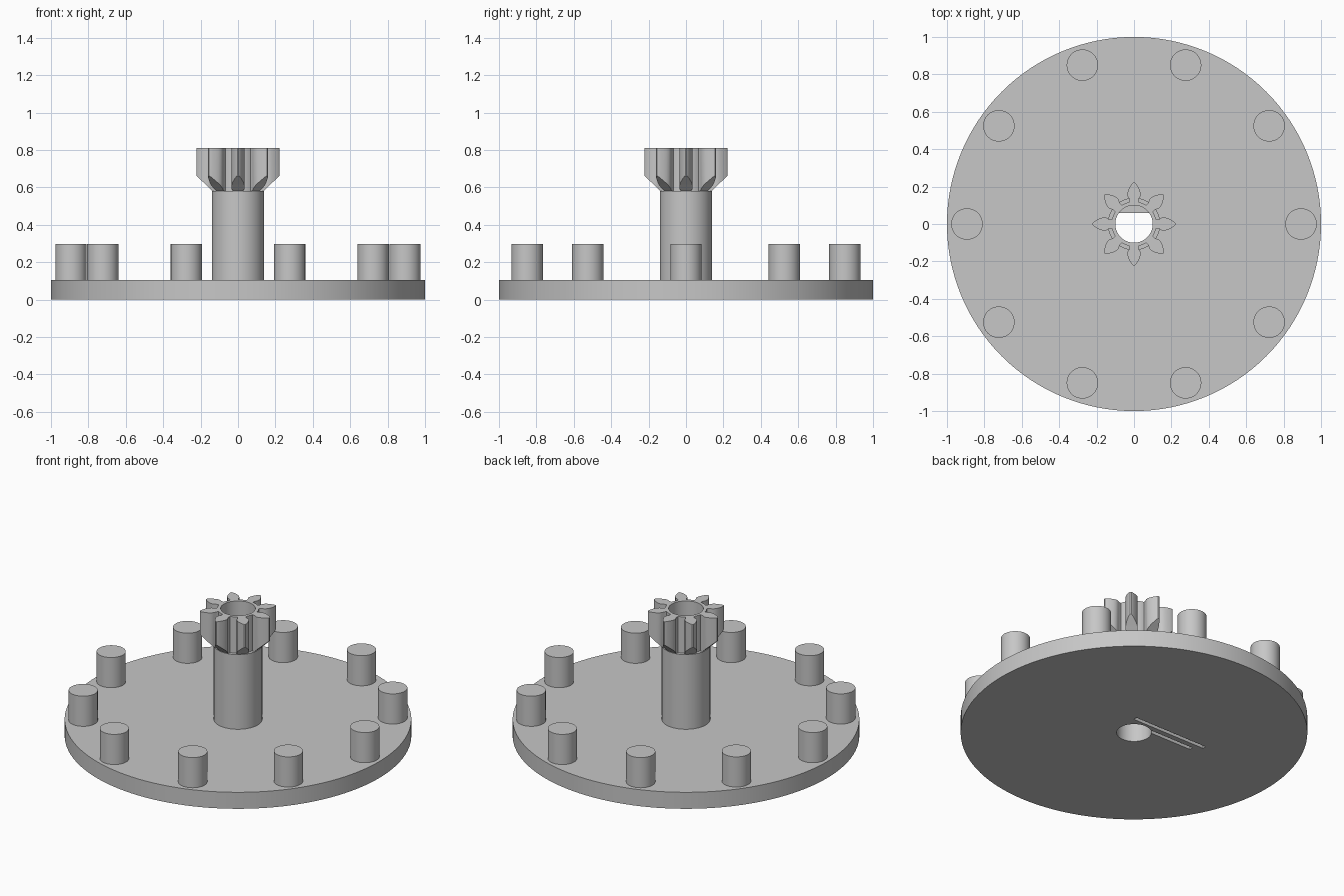
import bpy, bmesh
from math import pi, sin, cos, asin, hypot

if "Cube" in bpy.data.objects:
    bpy.data.objects.remove(bpy.data.objects["Cube"])

grey = bpy.data.materials.new("plain grey")
grey.use_nodes = True
colour = (0.57, 0.57, 0.57, 1)
grey.diffuse_color = colour
grey.node_tree.nodes["Principled BSDF"].inputs["Base Color"].default_value = colour


def finish(name, bm, smooth=True):
    bmesh.ops.recalc_face_normals(bm, faces=bm.faces)
    mesh = bpy.data.meshes.new(name)
    bm.to_mesh(mesh)
    bm.free()
    mesh.materials.append(grey)
    obj = bpy.data.objects.new(name, mesh)
    bpy.context.collection.objects.link(obj)
    if smooth:
        bpy.ops.object.select_all(action='DESELECT')
        obj.select_set(True)
        bpy.context.view_layer.objects.active = obj
        bpy.ops.object.shade_smooth_by_angle(angle=pi / 6)
    return obj


def lathe(name, profile, steps=128):
    """Revolve a closed (radius, height) profile around z."""
    bm = bmesh.new()
    rings = [[bm.verts.new((r * cos(2 * pi * i / steps), r * sin(2 * pi * i / steps), z))
              for r, z in profile] for i in range(steps)]
    n = len(profile)
    for i in range(steps):
        a, b = rings[i], rings[(i + 1) % steps]
        for k in range(n):
            m = (k + 1) % n
            bm.faces.new((a[k], b[k], b[m], a[m]))
    return finish(name, bm)


def prism(name, outline, z0, z1, smooth=True):
    """Extrude an xy outline between two heights."""
    bm = bmesh.new()
    low = [bm.verts.new((x, y, z0)) for x, y in outline]
    high = [bm.verts.new((x, y, z1)) for x, y in outline]
    bm.faces.new(low)
    bm.faces.new(high)
    n = len(low)
    for i in range(n):
        j = (i + 1) % n
        bm.faces.new((low[i], low[j], high[j], high[i]))
    return finish(name, bm, smooth)


# Round plate, hollow shaft and gear core in one turned body
bore = 0.1
body = lathe("plate_and_shaft", [
    (bore, 0), (1, 0), (1, 0.105), (0.14, 0.105), (0.14, 0.58),
    (0.12, 0.58), (0.12, 0.81), (bore, 0.81)])

# Two thin grooves in the underside beside the bore
for x0, x1, y in ((-0.37, 0.06, 0.072), (-0.42, 0.10, 0.13)):
    h = 0.012
    cutter = prism("groove_cutter", [(x0, y - h), (x1, y - h), (x1, y + h), (x0, y + h)],
                   -0.05, 0.05, False)
    cutter.hide_render = True
    cutter.hide_set(True)
    cutter.display_type = 'WIRE'
    cut = body.modifiers.new("groove", 'BOOLEAN')
    cut.operation = 'DIFFERENCE'
    cut.solver = 'EXACT'
    cut.object = cutter

# Flat side inside the bore
flat = 0.06
start = asin(flat / bore)
arc = [start + (pi - 2 * start) * i / 16 for i in range(17)]
prism("bore_flat", [(bore * cos(a), bore * sin(a)) for a in arc], 0.06, 0.5)

# Gear teeth, with the underside following a cone
tooth = [(0.115, 0.024), (0.135, 0.026), (0.148, 0.034), (0.165, 0.035), (0.18, 0.031),
         (0.195, 0.024), (0.208, 0.016), (0.217, 0.010), (0.222, 0.004)]
for t in range(8):
    angle = t * pi / 4
    c, s = cos(angle), sin(angle)
    bm = bmesh.new()
    rows = []
    for r, w in tooth:
        z = 0.58 + max(0, hypot(r, w) - 0.14)
        rows.append([bm.verts.new((r * c - y * s, r * s + y * c, h))
                     for y, h in ((-w, z), (w, z), (w, 0.81), (-w, 0.81))])
    for a, b in zip(rows, rows[1:]):
        for k in range(4):
            m = (k + 1) % 4
            bm.faces.new((a[k], a[m], b[m], b[k]))
    bm.faces.new(rows[0])
    bm.faces.new(rows[-1])
    finish(f"gear_tooth_{t + 1}", bm)

# Ring of round pegs
for p in range(10):
    angle = p * pi / 5
    cx, cy = 0.893 * cos(angle), 0.893 * sin(angle)
    circle = [(cx + 0.084 * cos(2 * pi * i / 48), cy + 0.084 * sin(2 * pi * i / 48))
              for i in range(48)]
    prism(f"peg_{p + 1}", circle, 0.1, 0.297)
